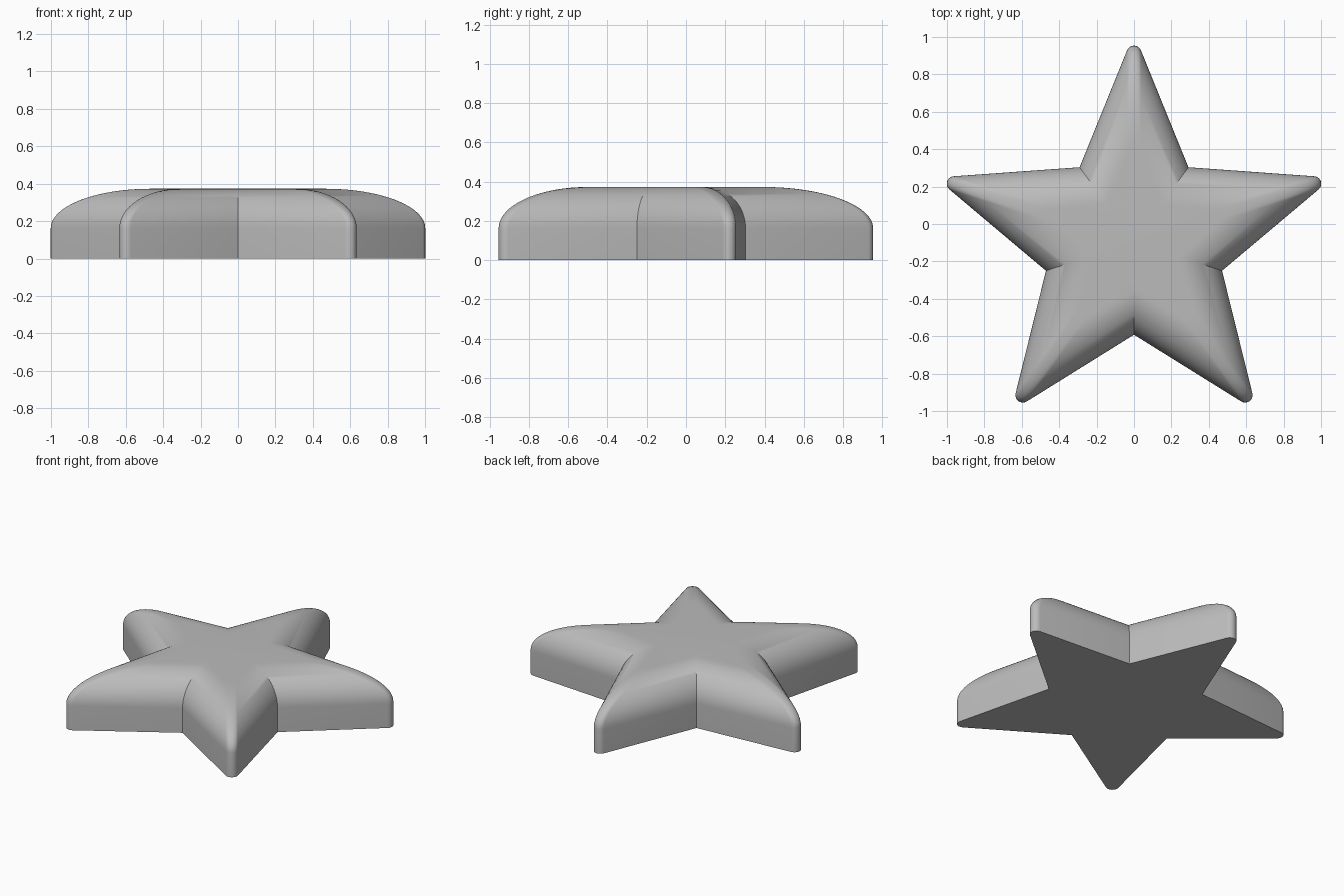
import bpy, bmesh
from math import sin, cos, pi, atan2, radians
from mathutils import Vector

if "Cube" in bpy.data.objects:
    bpy.data.objects.remove(bpy.data.objects["Cube"], do_unlink=True)

TIP, VALLEY = 1.117, 0.495      # radii of the sharp star outline
HEIGHT, ROUND = 0.373, 0.21     # total height, rounding of the upper edge
TIP_ROUND = 0.04                # rounding of each point in plan
CENTRE_Y = -0.097
STEPS, ARC = 16, 8

half = atan2(VALLEY * sin(pi / 5), TIP - VALLEY * cos(pi / 5))


def star_outline(inset):
    """Star outline moved inwards by inset, with rounded points."""
    tip = TIP - inset / sin(half)
    valley = VALLEY - inset / sin(half + pi / 5)
    hub = tip - TIP_ROUND / sin(half)
    points = []
    for arm in range(5):
        a = pi / 2 + arm * 2 * pi / 5
        for i in range(ARC + 1):
            t = a + (pi / 2 - half) * (2 * i / ARC - 1)
            points.append((hub * cos(a) + TIP_ROUND * cos(t),
                           hub * sin(a) + TIP_ROUND * sin(t) + CENTRE_Y))
        b = a + pi / 5
        points.append((valley * cos(b), valley * sin(b) + CENTRE_Y))
    return points


# Side profile: upright wall, then a quarter round up to the flat top
profile = [(0, 0)]
for i in range(STEPS + 1):
    t = i / STEPS * pi / 2
    profile.append((ROUND * (1 - cos(t)), HEIGHT - ROUND + ROUND * sin(t)))

# Star body as stacked outlines
bm = bmesh.new()
rings = [[bm.verts.new(Vector((x, y, z))) for x, y in star_outline(d)]
         for d, z in profile]
for low, high in zip(rings, rings[1:]):
    n = len(low)
    for i in range(n):
        j = (i + 1) % n
        bm.faces.new((low[i], low[j], high[j], high[i]))
bm.faces.new(rings[-1])
bm.faces.new(rings[0][::-1])
mesh = bpy.data.meshes.new("star_body")
bm.to_mesh(mesh)
bm.free()

star = bpy.data.objects.new("star_body", mesh)
bpy.context.collection.objects.link(star)

# Plain grey material
grey = bpy.data.materials.new("plain_grey")
grey.use_nodes = True
colour = (0.5, 0.5, 0.5, 1)
grey.diffuse_color = colour
grey.node_tree.nodes["Principled BSDF"].inputs["Base Color"].default_value = colour
mesh.materials.append(grey)

# Smooth shading with sharp inner creases and base edge
bpy.ops.object.select_all(action="DESELECT")
star.select_set(True)
bpy.context.view_layer.objects.active = star
bpy.ops.object.shade_smooth_by_angle(angle=radians(35))
